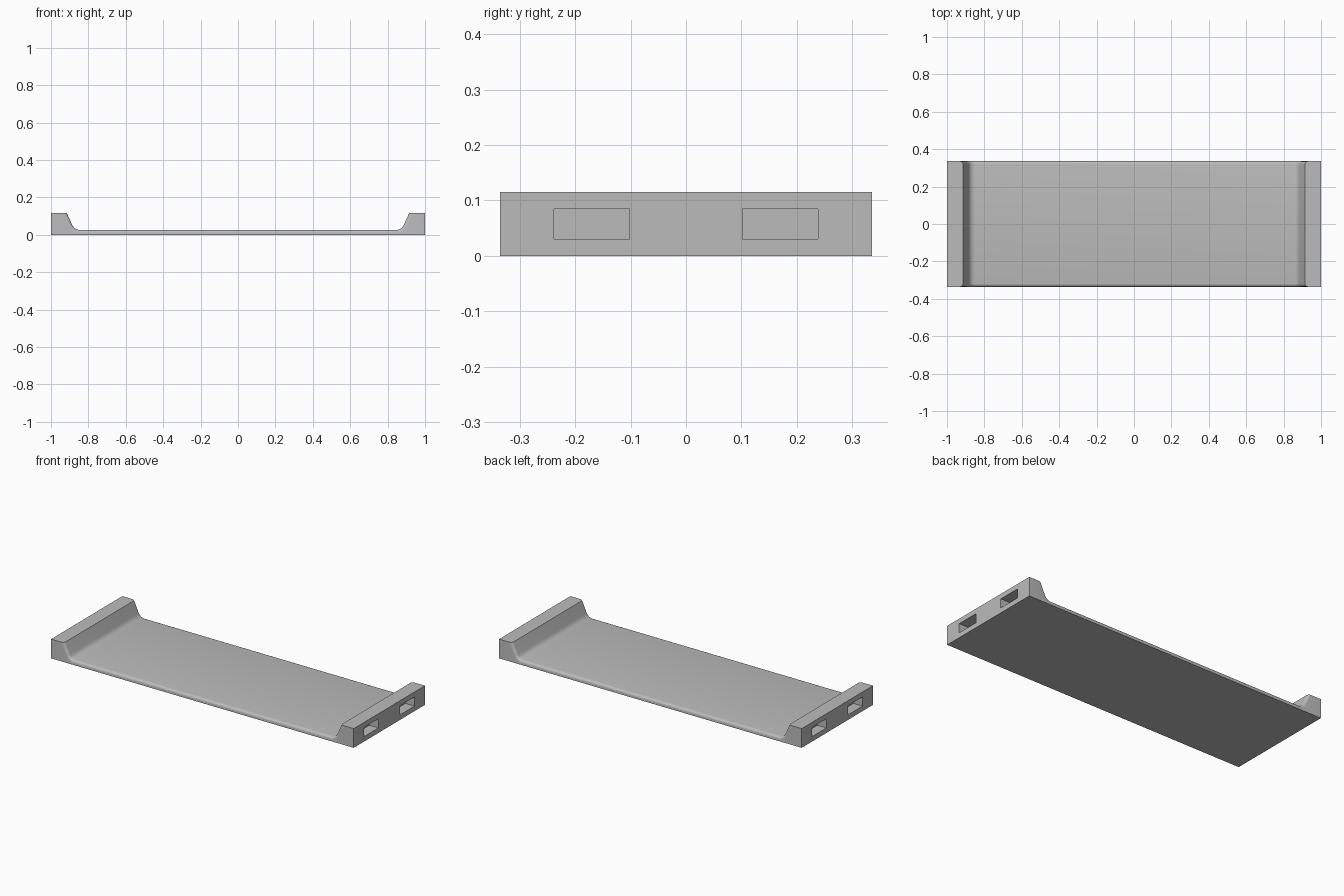
import bpy
import bmesh
from mathutils import Vector

HALF_Y = 0.336
TOP = 0.115
DECK = 0.026
ROUND = 0.016

cube = bpy.data.objects.get("Cube")
if cube:
    bpy.data.objects.remove(cube, do_unlink=True)

grey = bpy.data.materials.new("plain_grey")
grey.use_nodes = True
colour = (0.5, 0.5, 0.5, 1.0)
grey.diffuse_color = colour
grey.node_tree.nodes["Principled BSDF"].inputs["Base Color"].default_value = colour


def inner_profile(steps=8):
    """Right half of the tray's inner line: wall top, slope, fillet to the deck."""
    start, corner, end = Vector((0.885, 0.05)), Vector((0.874, DECK)), Vector((0.846, DECK))
    points = [Vector((0.915, TOP))]
    for i in range(steps + 1):
        t = i / steps
        points.append(start * (1 - t) ** 2 + corner * 2 * t * (1 - t) + end * t * t)
    return points


# Tray: one mirrored profile extruded front to back
right = inner_profile()
inner = right + [Vector((-p.x, p.y)) for p in reversed(right)]
outline = [Vector((1, 0)), Vector((1, TOP))] + inner + [Vector((-1, TOP)), Vector((-1, 0))]

bm = bmesh.new()
front = bm.faces.new([bm.verts.new((p.x, -HALF_Y, p.y)) for p in outline])
extruded = bmesh.ops.extrude_face_region(bm, geom=[front], use_keep_orig=True)
bmesh.ops.translate(bm, vec=(0, 2 * HALF_Y, 0),
                    verts=[g for g in extruded["geom"] if isinstance(g, bmesh.types.BMVert)])
bmesh.ops.recalc_face_normals(bm, faces=bm.faces[:])


# Rounded long edges following the slopes and the deck
def on_inner_line(edge):
    a, b = (v.co for v in edge.verts)
    same_side = abs(a.y - b.y) < 0.001
    return same_side and max(abs(a.x), abs(b.x)) < 0.92 and min(a.z, b.z) > 0.01


bmesh.ops.bevel(bm, geom=[e for e in bm.edges if on_inner_line(e)], offset=ROUND,
                offset_type='OFFSET', segments=5, profile=0.5, affect='EDGES',
                clamp_overlap=False)
mesh = bpy.data.meshes.new("tray")
bm.to_mesh(mesh)
bm.free()
mesh.materials.append(grey)
tray = bpy.data.objects.new("tray", mesh)
bpy.context.collection.objects.link(tray)

# Two rectangular pockets in each end wall
bm = bmesh.new()
for x in (-1, 1):
    for y in (-0.17, 0.17):
        box = bmesh.ops.create_cube(bm, size=1)["verts"]
        bmesh.ops.scale(bm, vec=(0.12, 0.136, 0.055), verts=box)
        bmesh.ops.translate(bm, vec=(x, y, 0.0575), verts=box)
cut_mesh = bpy.data.meshes.new("pocket_cutter")
bm.to_mesh(cut_mesh)
bm.free()
cut_mesh.materials.append(grey)
cutter = bpy.data.objects.new("pocket_cutter", cut_mesh)
bpy.context.collection.objects.link(cutter)
cutter.hide_render = True
cutter.hide_viewport = True

pockets = tray.modifiers.new("pockets", 'BOOLEAN')
pockets.operation = 'DIFFERENCE'
pockets.solver = 'EXACT'
pockets.object = cutter

# Apply the cut, then shade the rounded parts smooth
bpy.context.view_layer.objects.active = tray
tray.select_set(True)
bpy.ops.object.modifier_apply(modifier=pockets.name)
bpy.data.objects.remove(cutter, do_unlink=True)
bpy.ops.object.shade_smooth_by_angle(angle=0.6)
